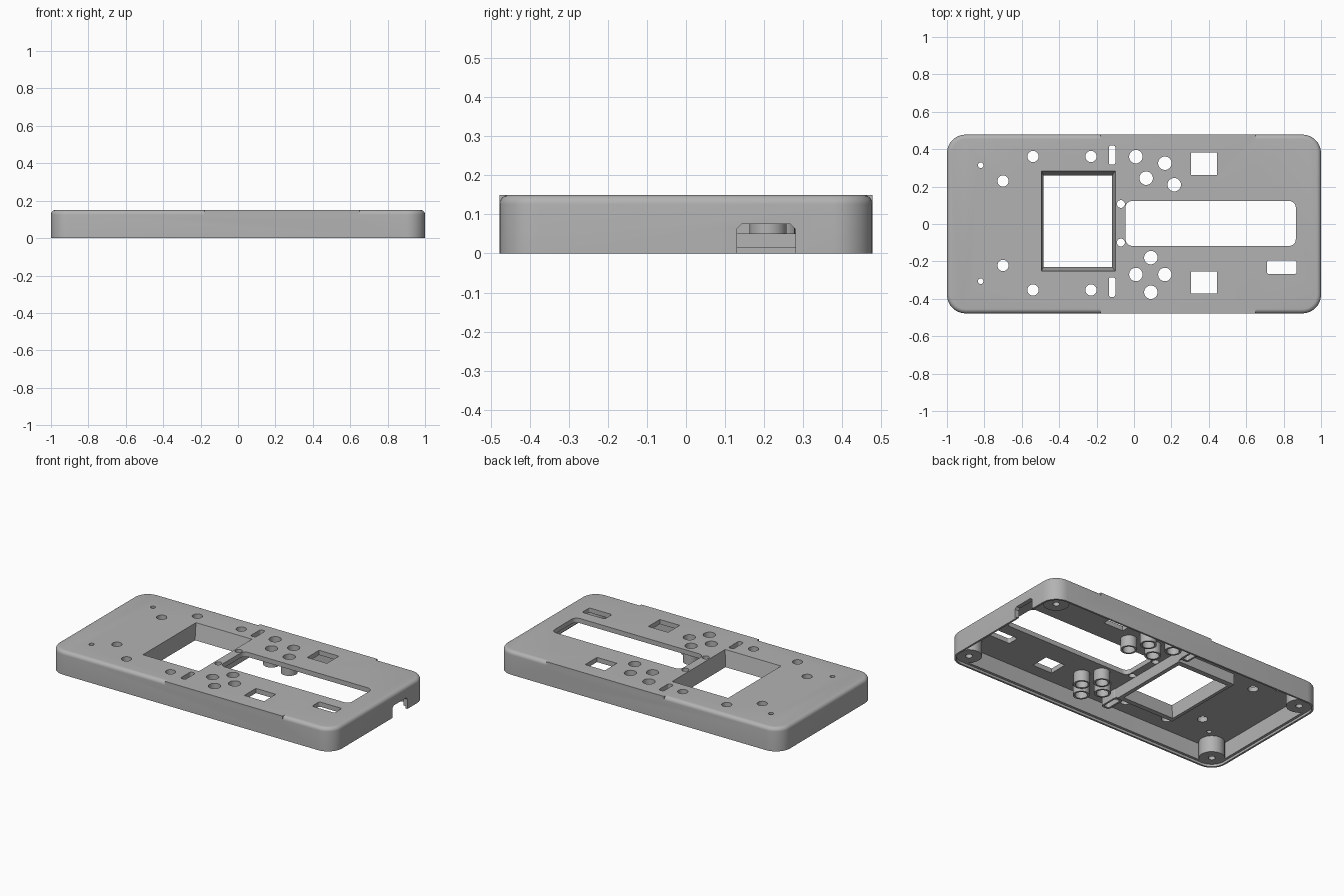
import bpy, bmesh, math

cube = bpy.data.objects.get("Cube")
if cube:
    bpy.data.objects.remove(cube, do_unlink=True)

grey = bpy.data.materials.new("mid grey plastic")
grey.use_nodes = True
grey.diffuse_color = (0.45, 0.45, 0.45, 1)
grey.node_tree.nodes["Principled BSDF"].inputs["Base Color"].default_value = grey.diffuse_color

L, W, H = 1.0, 0.478, 0.15      # half length, half width, height
PLATE = 0.12                    # underside of the top plate


def rrect(x0, x1, y0, y1, r=0.0, n=8):
    """Rounded rectangle outline, or a plain one when r is zero."""
    if r == 0:
        return [(x0, y0), (x1, y0), (x1, y1), (x0, y1)]
    centres = [(x1 - r, y1 - r), (x0 + r, y1 - r), (x0 + r, y0 + r), (x1 - r, y0 + r)]
    pts = []
    for q, (cx, cy) in enumerate(centres):
        for i in range(n + 1):
            a = math.pi / 2 * (q + i / n)
            pts.append((cx + r * math.cos(a), cy + r * math.sin(a)))
    return pts


def circle(x, y, r, n=32):
    return [(x + r * math.cos(2 * math.pi * i / n), y + r * math.sin(2 * math.pi * i / n))
            for i in range(n)]


def body(inset):
    return rrect(-L + inset, L - inset, -W + inset, W - inset, 0.1 - inset)


def loft(bm, levels, closed=False):
    """Skin a stack of (outline, z); cap the ends or join them into a ring."""
    rings = [[bm.verts.new((x, y, z)) for x, y in loop] for loop, z in levels]
    n = len(rings[0])
    pairs = list(zip(rings, rings[1:]))
    if closed:
        pairs.append((rings[-1], rings[0]))
    else:
        bm.faces.new(rings[0])
        bm.faces.new(rings[-1])
    for a, b in pairs:
        for i in range(n):
            j = (i + 1) % n
            bm.faces.new((a[i], a[j], b[j], b[i]))


def part(name, *stacks, closed=False):
    bm = bmesh.new()
    for levels in stacks:
        loft(bm, levels, closed)
    bmesh.ops.recalc_face_normals(bm, faces=bm.faces)
    me = bpy.data.meshes.new(name)
    bm.to_mesh(me)
    bm.free()
    me.materials.append(grey)
    ob = bpy.data.objects.new(name, me)
    bpy.context.collection.objects.link(ob)
    return ob


def prism(loop, z0, z1):
    return [(loop, z0), (loop, z1)]


def boolean(ob, tool, operation="DIFFERENCE"):
    mod = ob.modifiers.new("cut", "BOOLEAN")
    mod.operation, mod.solver, mod.object = operation, "EXACT", tool
    dg = bpy.context.evaluated_depsgraph_get()
    me = bpy.data.meshes.new_from_object(ob.evaluated_get(dg))
    ob.modifiers.clear()
    ob.data = me


def discard(*tools):
    for t in tools:
        bpy.data.objects.remove(t, do_unlink=True)


# Outer shell with a rounded top edge
R = 0.024
levels = [(body(0), 0)]
for i in range(7):
    a = math.pi / 2 * i / 6
    levels.append((body(R * (1 - math.cos(a))), H - R + R * math.sin(a)))
shell = part("case_shell", levels)

# Square-edged middle stretch of both long sides
grip = part("side_edges", prism(rrect(-0.18, 0.65, -W, W), 0.1, H))
boolean(shell, grip, "UNION")

# Hollow underside with a stepped rim
cavity = part("cavity", [(body(0.012), -0.05), (body(0.012), 0.015),
                         (body(0.028), 0.015), (body(0.028), PLATE)])
boolean(shell, cavity)

# Openings in the top plate
button_holes = [(0.01, 0.36), (0.165, 0.325), (0.065, 0.245), (0.215, 0.21),
                (0.09, -0.18), (0.01, -0.27), (0.165, -0.27), (0.09, -0.365)]
slots = [(0.317, 0.42), (-0.39, -0.285)]
holes = [(x, y, 0.036) for x, y in button_holes]
for s in (1, -1):
    holes += [(x, 0.004 + s * y, r) for x, y, r in
              ((-0.82, 0.31, 0.015), (-0.7, 0.226, 0.03), (-0.54, 0.357, 0.03),
               (-0.23, 0.357, 0.03), (-0.07, 0.103, 0.021))]
outlines = [circle(*h) for h in holes]
outlines += [rrect(-0.135, -0.1, y0, y1, 0.012) for y0, y1 in slots]
outlines += [rrect(-0.045, 0.865, -0.117, 0.123, 0.035),
             rrect(0.71, 0.87, -0.268, -0.195, 0.012),
             rrect(0.305, 0.445, 0.262, 0.382),
             rrect(0.305, 0.445, -0.372, -0.255)]
openings = part("openings", *[prism(o, 0.09, 0.2) for o in outlines])
boolean(shell, openings)

# Tapered screen window and its frame below the plate
top = rrect(-0.495, -0.1, -0.252, 0.283)
low = rrect(-0.484, -0.118, -0.23, 0.258)
window = part("window_cutter", [(low, 0), (low, 0.05), (top, H), (top, 0.2)])
boolean(shell, window)
frame = part("window_frame", prism(rrect(-0.505, -0.092, -0.262, 0.292), 0.05, PLATE + 0.004))
boolean(frame, window)

# Connector notch in the end wall
notch = part("notch_cutter", [(rrect(0.93, 1.1, 0.13, 0.28), -0.05),
                              (rrect(0.93, 1.1, 0.13, 0.28), 0.062),
                              (rrect(0.93, 1.1, 0.142, 0.268), 0.075)])
boolean(shell, notch)
discard(grip, cavity, openings, window, notch)


def ring(outer, inner, z0, z1):
    return [(outer, z1), (outer, z0), (inner, z0), (inner, z1)]


# Button guide tubes
tubes = part("button_tubes", *[ring(circle(x, y, 0.048), circle(x, y, 0.036), 0.05, PLATE + 0.002)
                               for x, y in button_holes], closed=True)

# Holders around the two narrow slots
holders = part("slot_holders", *[ring(rrect(-0.147, -0.088, y0 - 0.012, y1 + 0.012, 0.015),
                                      rrect(-0.135, -0.1, y0, y1, 0.012), 0.06, PLATE + 0.002)
                                 for y0, y1 in slots], closed=True)

# Rib linking the holders beside the window
rib = part("cross_rib", prism(rrect(-0.098, -0.092, -0.29, 0.32), 0.06, PLATE + 0.002))

# Corner screw posts with blind holes
posts = part("screw_posts", *[[(circle(x, y, 0.075), PLATE + 0.005), (circle(x, y, 0.075), 0.015),
                               (circle(x, y, 0.02), 0.015), (circle(x, y, 0.02), 0.1)]
                              for x in (-0.91, 0.91) for y in (-0.39, 0.39)])

# Smooth shading on curved faces, crisp edges elsewhere
for ob in (shell, frame, tubes, holders, rib, posts):
    bpy.ops.object.select_all(action="DESELECT")
    ob.select_set(True)
    bpy.context.view_layer.objects.active = ob
    bpy.ops.object.shade_smooth_by_angle(angle=math.radians(35))
